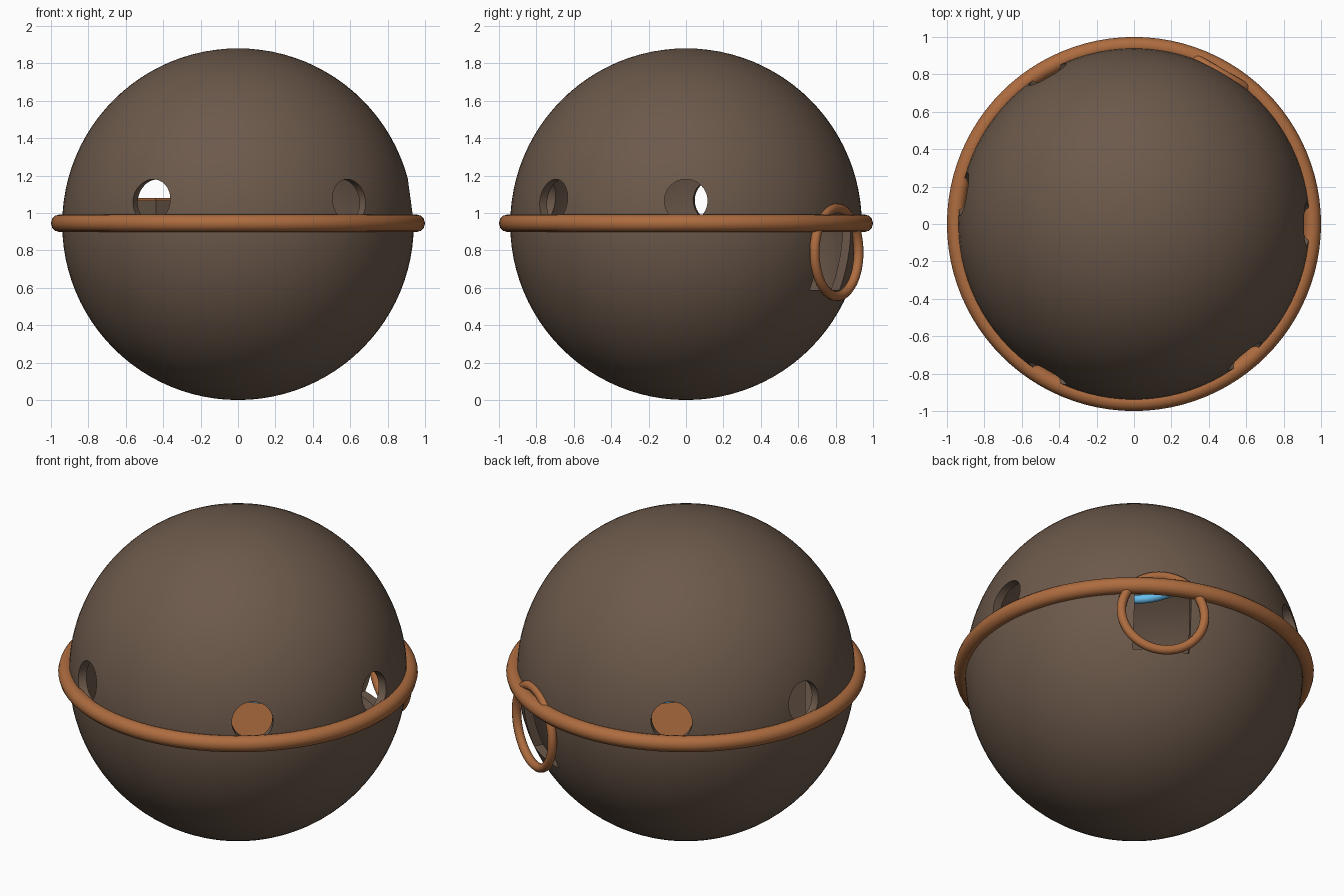
import bpy
from math import radians, cos, sin, pi

if "Cube" in bpy.data.objects:
    bpy.data.objects.remove(bpy.data.objects["Cube"])

ZC = 0.94  # height of the sphere centre


def material(name, rgb):
    m = bpy.data.materials.new(name)
    m.diffuse_color = (*rgb, 1)
    m.use_nodes = True
    m.node_tree.nodes["Principled BSDF"].inputs["Base Color"].default_value = m.diffuse_color
    return m


BROWN = material("dark_brown", (0.15, 0.10, 0.07))
COPPER = material("copper", (0.42, 0.15, 0.05))
BLUE = material("light_blue", (0.13, 0.50, 0.83))


def finish(name, mat=None, smooth=True):
    ob = bpy.context.object
    ob.name = name
    if mat:
        ob.data.materials.append(mat)
    if smooth:
        bpy.ops.object.shade_smooth_by_angle(angle=radians(35))
    return ob


def torus(name, mat, R, r, loc, rot=(0, 0, 0), n=96, m=12):
    bpy.ops.mesh.primitive_torus_add(major_radius=R, minor_radius=r, major_segments=n,
                                     minor_segments=m, location=loc, rotation=rot)
    return finish(name, mat)


def cylinder(name, mat, r, depth, loc, rot=(0, 0, 0)):
    bpy.ops.mesh.primitive_cylinder_add(vertices=48, radius=r, depth=depth,
                                        location=loc, rotation=rot)
    return finish(name, mat)


def box(name, mat, size, loc, rot=(0, 0, 0)):
    bpy.ops.mesh.primitive_cube_add(size=1, location=loc, rotation=rot)
    ob = finish(name, mat, False)
    ob.scale = size
    return ob


def polar(az, r, z):
    a = radians(az)
    return (r * cos(a), r * sin(a), z)


# Cutters: five round portholes and one square doorway
cutters = [cylinder("porthole_cutter", None, 0.115, 0.5, polar(az, 0.92, 1.065),
                    (0, pi / 2, radians(az))) for az in (0, 120, 170, 240, 310)]
cutters.append(box("door_cutter", None, (0.5, 0.32, 0.395), polar(60, 0.92, 0.785),
                   (0, 0, radians(60))))

# Hollow spherical hull
bpy.ops.mesh.primitive_uv_sphere_add(segments=96, ring_count=48, radius=0.94,
                                     location=(0, 0, ZC))
hull = finish("hull", BROWN, False)
wall = hull.modifiers.new("wall", 'SOLIDIFY')
wall.thickness = 0.05
wall.offset = -1
bpy.ops.object.modifier_apply(modifier="wall")
for c in cutters:
    mod = hull.modifiers.new("cut", 'BOOLEAN')
    mod.operation = 'DIFFERENCE'
    mod.solver = 'EXACT'
    mod.object = c
    bpy.ops.object.modifier_apply(modifier="cut")
for c in cutters:
    bpy.data.objects.remove(c)
bpy.ops.object.shade_smooth_by_angle(angle=radians(35))

# Equator band and ring around the doorway
torus("equator_band", COPPER, 0.953, 0.047, (0, 0, 0.945))
torus("door_ring", COPPER, 0.235, 0.026, polar(60, 0.93, 0.79),
      (0, pi / 2, radians(60)), 64)

# Interior platform and ceiling light
cylinder("floor_platform", COPPER, 0.42, 0.03, (0, 0, 0.555))
torus("platform_light", BLUE, 0.42, 0.018, (0, 0, 0.57), n=64)
torus("ceiling_light", BLUE, 0.30, 0.025, (0, 0, 1.58), n=64)

# Control console beside the platform
turn = (0, 0, radians(35))
box("console_body", BROWN, (0.16, 0.30, 0.55), (-0.46, -0.36, 0.79), turn)
box("console_top", COPPER, (0.18, 0.32, 0.015), (-0.46, -0.36, 1.072), turn)
box("console_screen", BLUE, (0.01, 0.22, 0.12), (-0.393, -0.313, 0.93), turn)
